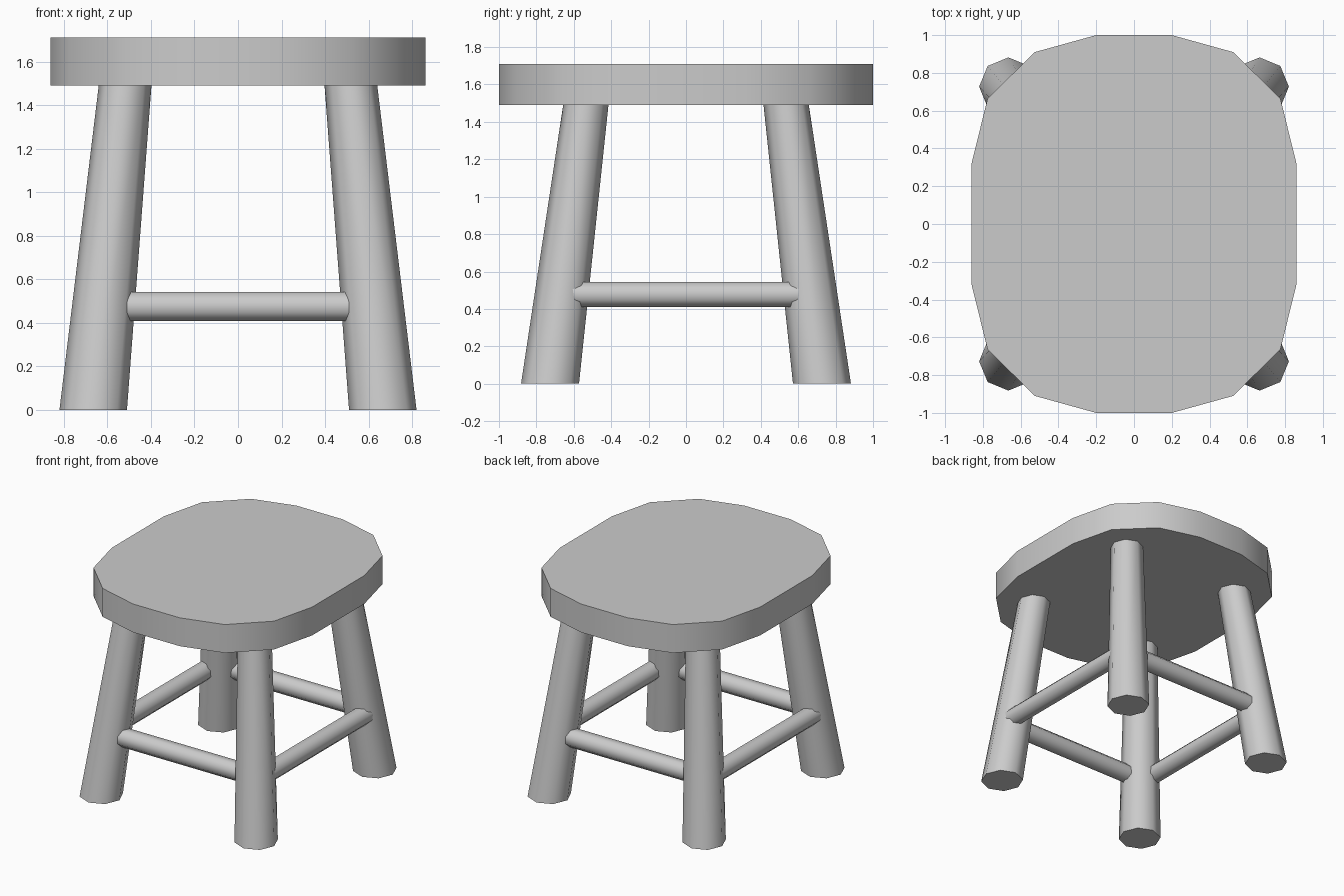
import bpy, bmesh
from math import sin, cos, pi, radians
from mathutils import Vector

if "Cube" in bpy.data.objects:
    bpy.data.objects.remove(bpy.data.objects["Cube"])


def loft(name, rings, smooth_angle, mirror=(False, False)):
    """Closed solid through two or more rings of points, optionally mirrored in x / y."""
    bm = bmesh.new()
    loops = [[bm.verts.new(p) for p in ring] for ring in rings]
    n = len(loops[0])
    for a, b in zip(loops, loops[1:]):
        for i in range(n):
            j = (i + 1) % n
            bm.faces.new((a[i], a[j], b[j], b[i]))
    bm.faces.new(loops[0][::-1])
    bm.faces.new(loops[-1])
    bmesh.ops.recalc_face_normals(bm, faces=bm.faces)
    mesh = bpy.data.meshes.new(name)
    bm.to_mesh(mesh)
    bm.free()
    obj = bpy.data.objects.new(name, mesh)
    bpy.context.collection.objects.link(obj)
    bpy.ops.object.select_all(action='DESELECT')
    obj.select_set(True)
    bpy.context.view_layer.objects.active = obj
    bpy.ops.object.shade_smooth_by_angle(angle=radians(smooth_angle))
    if any(mirror):
        mod = obj.modifiers.new("mirror", 'MIRROR')
        mod.use_axis = (mirror[0], mirror[1], False)
        mod.use_mirror_merge = False
    return obj


def octagon(center, u, v, radius, turn=0.0):
    c, u, v = Vector(center), Vector(u), Vector(v)
    return [c + radius * (cos(turn + i * pi / 4) * u + sin(turn + i * pi / 4) * v)
            for i in range(8)]


X, Y, Z = (1, 0, 0), (0, 1, 0), (0, 0, 1)

# Seat: rounded 16-sided slab, outline built from one quarter
quarter = [(0.86, 0.32), (0.775, 0.665), (0.525, 0.91), (0.20, 1.0)]
half = quarter + [(-x, y) for x, y in reversed(quarter)]
outline = half + [(-x, -y) for x, y in half]
loft("seat", [[(x, y, z) for x, y in outline] for z in (1.49, 1.71)], 50)

# Legs: tapered, splayed octagonal posts in all four corners
loft("legs", [octagon((0.665, 0.727, 0), X, Y, 0.155),
              octagon((0.518, 0.535, 1.495), X, Y, 0.121)], 50, (True, True))

# Stretchers: thin octagonal rungs, ends buried in the legs
loft("front_back_stretchers", [octagon((x, -0.685, 0.475), Y, Z, 0.071, pi / 8)
                               for x in (-0.61, 0.61)], 50, (False, True))
loft("side_stretchers", [octagon((0.67, y, 0.477), X, Z, 0.071, pi / 8)
                         for y in (-0.66, 0.66)], 50, (True, False))
